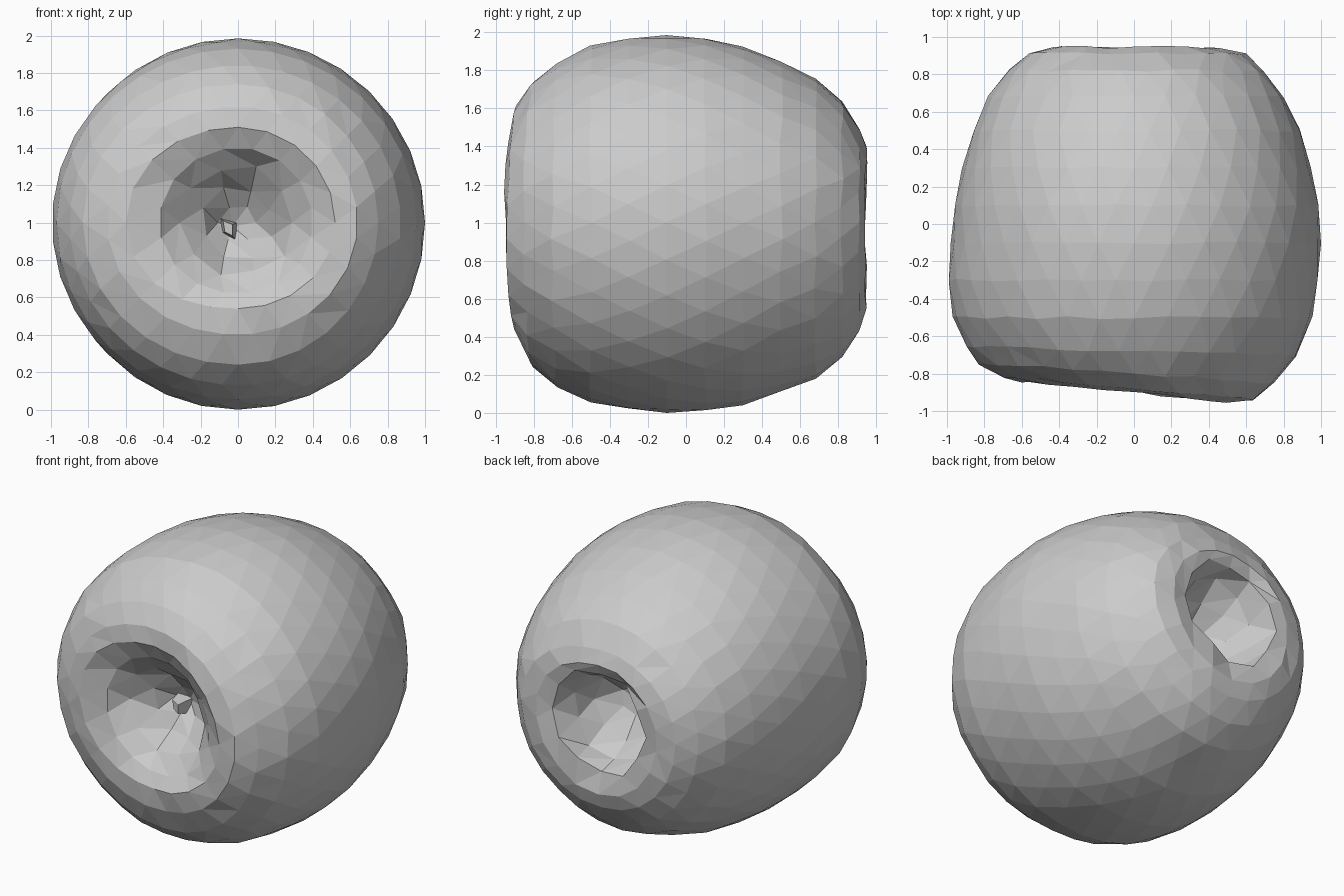
import bpy, bmesh, random
from math import sin, cos, pi, tau

if "Cube" in bpy.data.objects:
    bpy.data.objects.remove(bpy.data.objects["Cube"])

random.seed(4)

# Rings along the fruit's axis: y, radius right / top / left / bottom, sides
RINGS = [
    # stem dimple
    (-0.52, .10, .10, .10, .10, 6),
    (-0.62, .19, .19, .19, .19, 8),
    (-0.74, .29, .29, .29, .29, 10),
    (-0.84, .40, .40, .42, .38, 16),
    # body
    (-0.90, .52, .51, .60, .46, 20),
    (-0.88, .64, .62, .70, .60, 24),
    (-0.80, .75, .74, .83, .76, 28),
    (-0.68, .87, .84, .90, .87, 32),
    (-0.50, .955, .93, .97, .945, 32),
    (-0.30, .985, .97, .995, .98, 32),
    (-0.10, 1.0, .985, .98, 1.0, 32),
    (0.10, .99, .97, .96, .99, 32),
    (0.30, .945, .925, .92, .96, 32),
    (0.50, .89, .85, .86, .89, 32),
    (0.68, .80, .755, .78, .82, 28),
    (0.82, .70, .64, .67, .71, 28),
    (0.91, .60, .49, .56, .58, 24),
    (0.945, .47, .40, .44, .48, 18),
    # blossom dimple
    (0.92, .36, .34, .34, .34, 12),
    (0.79, .30, .29, .29, .29, 10),
    (0.65, .21, .21, .21, .21, 8),
    (0.56, .10, .10, .10, .10, 6),
]


def radius(radii, a):
    # smooth blend between the four measured directions
    k = int(a / (pi / 2)) % 4
    t = sin(a % (pi / 2)) ** 2
    return radii[k] * (1 - t) + radii[(k + 1) % 4] * t


def add_ring(bm, row, index):
    y, n = row[0], row[5]
    loop = []
    for i in range(n):
        a = (tau * (i + 0.5 * (index % 2)) / n) % tau
        r = radius(row[1:5], a)
        dip = r < 0.35
        if dip:
            r *= random.uniform(0.9, 1.1)
        yy = y + (random.uniform(-.025, .025) if dip else random.uniform(-.008, .008))
        x, z = r * cos(a), 1 + r * sin(a)
        # the stem end leans a little
        yy -= 0.1 * x * min(1, max(0, (-y - 0.6) / 0.3))
        loop.append((a, bm.verts.new((x, yy, z))))
    return loop


def stitch(bm, A, B):
    # triangle strip between two rings with different side counts
    i = j = 0
    na, nb = len(A), len(B)
    while i < na or j < nb:
        next_a = A[(i + 1) % na][0] + tau * ((i + 1) // na)
        next_b = B[(j + 1) % nb][0] + tau * ((j + 1) // nb)
        if j == nb or (i < na and next_a <= next_b):
            bm.faces.new((A[i % na][1], A[(i + 1) % na][1], B[j % nb][1]))
            i += 1
        else:
            bm.faces.new((A[i % na][1], B[(j + 1) % nb][1], B[j % nb][1]))
            j += 1


def fan(bm, loop, co):
    c = bm.verts.new(co)
    for i in range(len(loop)):
        bm.faces.new((loop[i][1], loop[(i + 1) % len(loop)][1], c))


def finish(bm, name):
    bmesh.ops.recalc_face_normals(bm, faces=bm.faces)
    mesh = bpy.data.meshes.new(name)
    bm.to_mesh(mesh)
    bm.free()
    obj = bpy.data.objects.new(name, mesh)
    bpy.context.collection.objects.link(obj)
    return obj


# Fruit body with a dimple at each end
bm = bmesh.new()
loops = [add_ring(bm, row, i) for i, row in enumerate(RINGS)]
for a, b in zip(loops, loops[1:]):
    stitch(bm, a, b)
fan(bm, loops[0], (-0.03, -0.47, 0.98))
fan(bm, loops[-1], (0, 0.52, 1.0))
finish(bm, "fruit_body")

# Short four-sided stem stub in the front dimple
bm = bmesh.new()
base = [(-0.10, -0.45, 1.03), (0.0, -0.45, 1.0), (0.0, -0.45, 0.89), (-0.09, -0.45, 0.94)]
tip = [(-0.08, -0.59, 1.01), (-0.03, -0.60, 0.99), (-0.03, -0.60, 0.93), (-0.07, -0.59, 0.95)]
b = [bm.verts.new(p) for p in base]
t = [bm.verts.new(p) for p in tip]
for i in range(4):
    k = (i + 1) % 4
    bm.faces.new((b[i], b[k], t[k], t[i]))
bm.faces.new(t)
bm.faces.new(b[::-1])
finish(bm, "stem")
